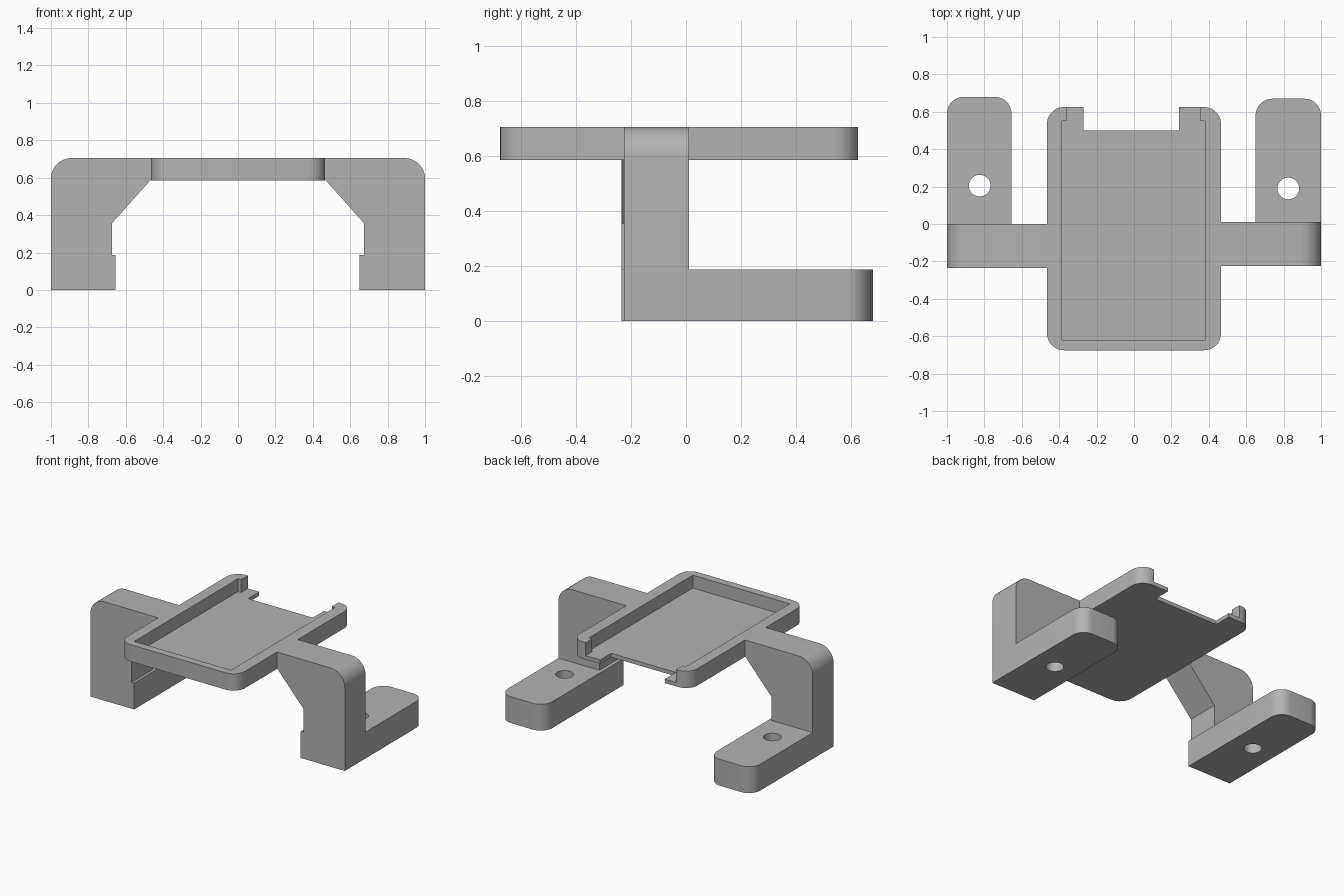
import bpy, bmesh, math
from mathutils import Vector

if "Cube" in bpy.data.objects:
    bpy.data.objects.remove(bpy.data.objects["Cube"])

grey = bpy.data.materials.new("plain_grey")
grey.diffuse_color = (0.45, 0.45, 0.45, 1)
grey.use_nodes = True
grey.node_tree.nodes["Principled BSDF"].inputs["Base Color"].default_value = grey.diffuse_color


def outline(points, steps=10):
    """Points are (x, y) or (x, y, corner radius); rounded corners become arcs."""
    result = []
    for i, p in enumerate(points):
        c = Vector(p[:2])
        if len(p) == 2:
            result.append(c)
            continue
        a = (Vector(points[i - 1][:2]) - c).normalized()
        b = (Vector(points[(i + 1) % len(points)][:2]) - c).normalized()
        # all rounded corners are right angles
        centre = c + (a + b) * p[2]
        for k in range(steps + 1):
            t = k / steps * math.pi / 2
            result.append(centre - b * p[2] * math.cos(t) - a * p[2] * math.sin(t))
    return result


def extrude(name, points, start, end, upright=False):
    """Extrude an outline along z, or along y when upright."""
    bm = bmesh.new()
    place = (lambda p: (p.x, start, p.y)) if upright else (lambda p: (p.x, p.y, start))
    face = bm.faces.new([bm.verts.new(place(p)) for p in points])
    moved = bmesh.ops.extrude_face_region(bm, geom=[face])["geom"]
    step = Vector((0, end - start, 0)) if upright else Vector((0, 0, end - start))
    bmesh.ops.translate(bm, vec=step, verts=[v for v in moved if isinstance(v, bmesh.types.BMVert)])
    bmesh.ops.recalc_face_normals(bm, faces=bm.faces)
    mesh = bpy.data.meshes.new(name)
    bm.to_mesh(mesh)
    bm.free()
    mesh.materials.append(grey)
    obj = bpy.data.objects.new(name, mesh)
    bpy.context.collection.objects.link(obj)
    return obj


def activate(obj):
    bpy.ops.object.select_all(action="DESELECT")
    obj.select_set(True)
    bpy.context.view_layer.objects.active = obj


def combine(obj, other, operation):
    activate(obj)
    mod = obj.modifiers.new("combine", "BOOLEAN")
    mod.operation, mod.object, mod.solver = operation, other, "EXACT"
    bpy.ops.object.modifier_apply(modifier=mod.name)
    bpy.data.objects.remove(other)


def finish(obj):
    activate(obj)
    bpy.ops.object.shade_smooth_by_angle(angle=math.radians(30))


# Tray with rounded corners and a notch through the back edge
tray = extrude("tray", outline([
    (-0.465, -0.675, 0.09), (0.465, -0.675, 0.09), (0.465, 0.625, 0.09),
    (0.24, 0.625), (0.24, 0.5), (-0.27, 0.5), (-0.27, 0.625), (-0.465, 0.625, 0.09)]),
    0.585, 0.705)

# Recess in the tray, narrowing at the open back
recess = extrude("recess", outline([
    (-0.385, -0.62), (0.38, -0.62), (0.38, 0.55), (0.355, 0.55), (0.355, 0.7),
    (-0.36, 0.7), (-0.36, 0.55), (-0.385, 0.55)]), 0.613, 0.8)
combine(tray, recess, "DIFFERENCE")
finish(tray)

# Side supports: arched leg, foot reaching back, and screw hole
for side, s, front, back, end, inner, hole_y in (
        ("left", -1, -0.235, 0.0, 0.68, 0.655, 0.205),
        ("right", 1, -0.225, 0.01, 0.67, 0.65, 0.19)):
    leg = extrude(side + "_support", outline([
        (s, 0.1), (s, 0.705, 0.11), (s * 0.465, 0.705), (s * 0.465, 0.59),
        (s * 0.675, 0.355), (s * 0.675, 0.1)]), front, back, upright=True)
    foot = extrude(side + "_foot", outline([
        (s, front), (s, end, 0.09), (s * inner, end, 0.09), (s * inner, front)]), 0, 0.188)
    combine(leg, foot, "UNION")
    ring = [Vector((s * 0.825 + 0.058 * math.cos(k * math.tau / 40),
                    hole_y + 0.058 * math.sin(k * math.tau / 40))) for k in range(40)]
    combine(leg, extrude("screw_hole", ring, -0.1, 0.3), "DIFFERENCE")
    finish(leg)
